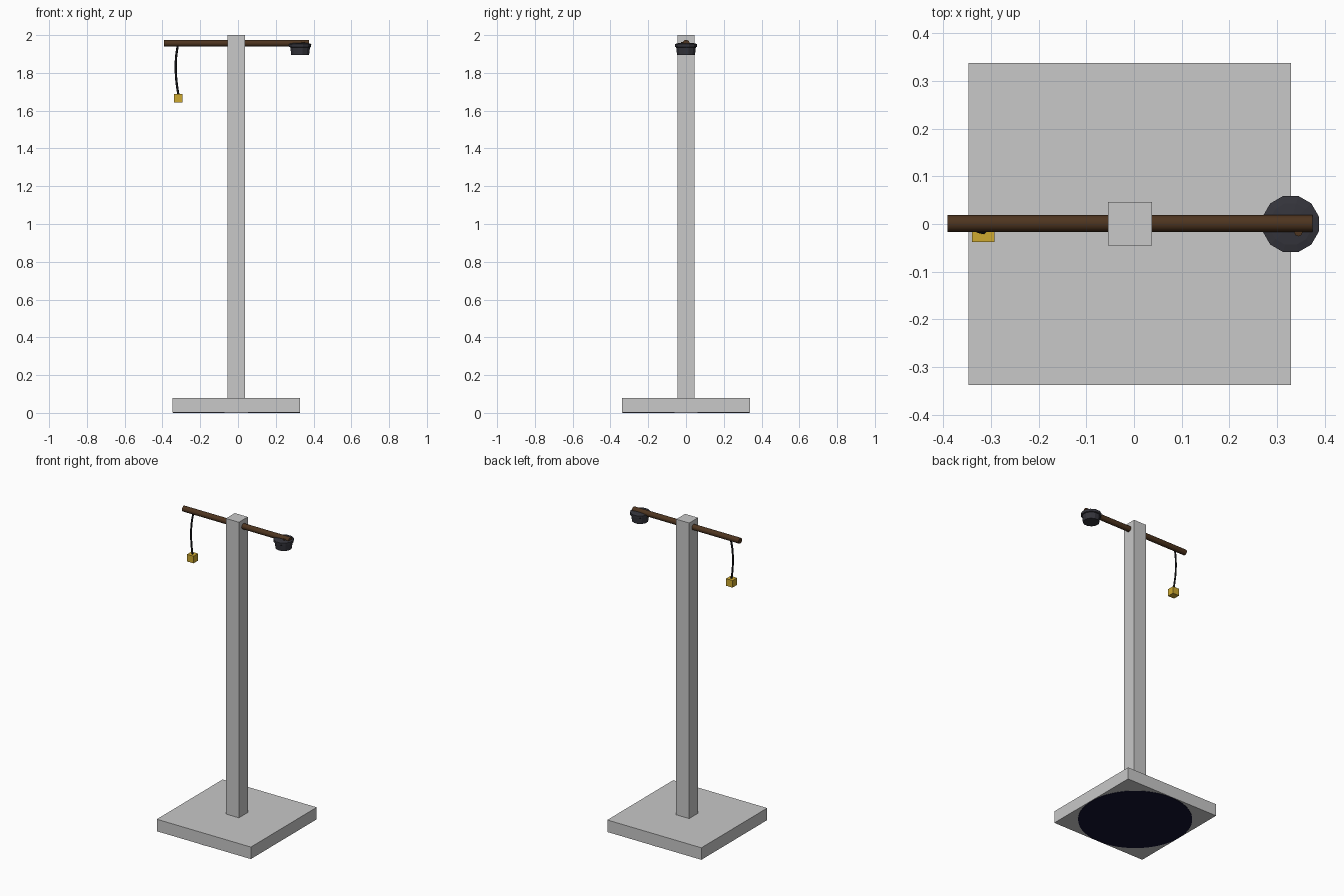
import bpy, bmesh, math
from mathutils import Vector

if "Cube" in bpy.data.objects:
    bpy.data.objects.remove(bpy.data.objects["Cube"])


def material(name, rgb):
    m = bpy.data.materials.new(name)
    m.diffuse_color = (*rgb, 1)
    m.use_nodes = True
    m.node_tree.nodes["Principled BSDF"].inputs["Base Color"].default_value = m.diffuse_color
    return m


stone = material("pale grey stone", (0.58, 0.58, 0.58))
wood = material("dark brown wood", (0.075, 0.035, 0.014))
iron = material("dark iron", (0.035, 0.035, 0.045))
cord = material("black cord", (0.008, 0.008, 0.01))
brass = material("yellow brass", (0.62, 0.40, 0.03))
navy = material("dark navy", (0.006, 0.006, 0.03))


def finish(name, bm, mat, smooth=False):
    bmesh.ops.recalc_face_normals(bm, faces=bm.faces)
    me = bpy.data.meshes.new(name)
    bm.to_mesh(me)
    bm.free()
    me.materials.append(mat)
    ob = bpy.data.objects.new(name, me)
    bpy.context.collection.objects.link(ob)
    if smooth:
        bpy.context.view_layer.objects.active = ob
        ob.select_set(True)
        bpy.ops.object.shade_smooth_by_angle(angle=math.radians(50))
        ob.select_set(False)
    return ob


def box(name, lo, hi, mat):
    bm = bmesh.new()
    bmesh.ops.create_cube(bm, size=1)
    lo, hi = Vector(lo), Vector(hi)
    for v in bm.verts:
        v.co = Vector([(lo[i] + hi[i]) / 2 + v.co[i] * (hi[i] - lo[i]) for i in range(3)])
    return finish(name, bm, mat)


def lathe(name, centre, profile, sides, mat, smooth=False, turn=0.0, axis="z"):
    """Closed stack of rings; profile holds (radius, height) pairs."""
    bm = bmesh.new()
    rings = []
    for r, h in profile:
        ring = []
        for i in range(sides):
            a = 2 * math.pi * i / sides + turn
            p = (r * math.cos(a), r * math.sin(a), h)
            if axis == "x":
                p = (h, p[0], p[1])
            ring.append(bm.verts.new(Vector(centre) + Vector(p)))
        rings.append(ring)
    for a, b in zip(rings, rings[1:]):
        for i in range(sides):
            j = (i + 1) % sides
            bm.faces.new((a[i], a[j], b[j], b[i]))
    bm.faces.new(rings[0])
    bm.faces.new(rings[-1])
    return finish(name, bm, mat, smooth)


# Base, post and the dark disc under the base
box("base", (-0.347, -0.338, 0.002), (0.329, 0.338, 0.08), stone)
box("post", (-0.055, -0.045, 0.08), (0.038, 0.046, 2.0), stone)
lathe("underside_disc", (-0.009, 0, 0), [(0.336, 0), (0.336, 0.003)], 64, navy)

# Cross arm through the post, with a small peg near its right end
lathe("cross_arm", (0, 0.001, 1.957), [(0.018, -0.391), (0.018, 0.375)], 12, wood, True, axis="x")
lathe("arm_peg", (0.345, -0.017, 1.957), [(0.009, -0.008), (0.009, 0.006)], 8, wood)

# Iron cap with a wider rim at the top
lathe("iron_cap", (0.329, 0, 0),
      [(0.049, 1.896), (0.054, 1.935), (0.060, 1.938), (0.061, 1.953), (0.045, 1.957), (0.01, 1.96)],
      12, iron, turn=math.radians(15))

# Hanging cord
cu = bpy.data.curves.new("hanging_cord", "CURVE")
cu.dimensions = "3D"
cu.bevel_depth = 0.006
cu.bevel_resolution = 1
cu.use_fill_caps = True
cu.resolution_u = 6
path = [(-0.318, -0.004, 1.95), (-0.328, -0.008, 1.88), (-0.329, -0.011, 1.80),
        (-0.324, -0.014, 1.74), (-0.315, -0.016, 1.68)]
sp = cu.splines.new("BEZIER")
sp.bezier_points.add(len(path) - 1)
for bp, co in zip(sp.bezier_points, path):
    bp.co = co
    bp.handle_left_type = bp.handle_right_type = "AUTO"
cu.materials.append(cord)
bpy.context.collection.objects.link(bpy.data.objects.new("hanging_cord", cu))

# Brass weight on the cord
box("brass_weight", (-0.340, -0.038, 1.642), (-0.293, 0.008, 1.688), brass)
